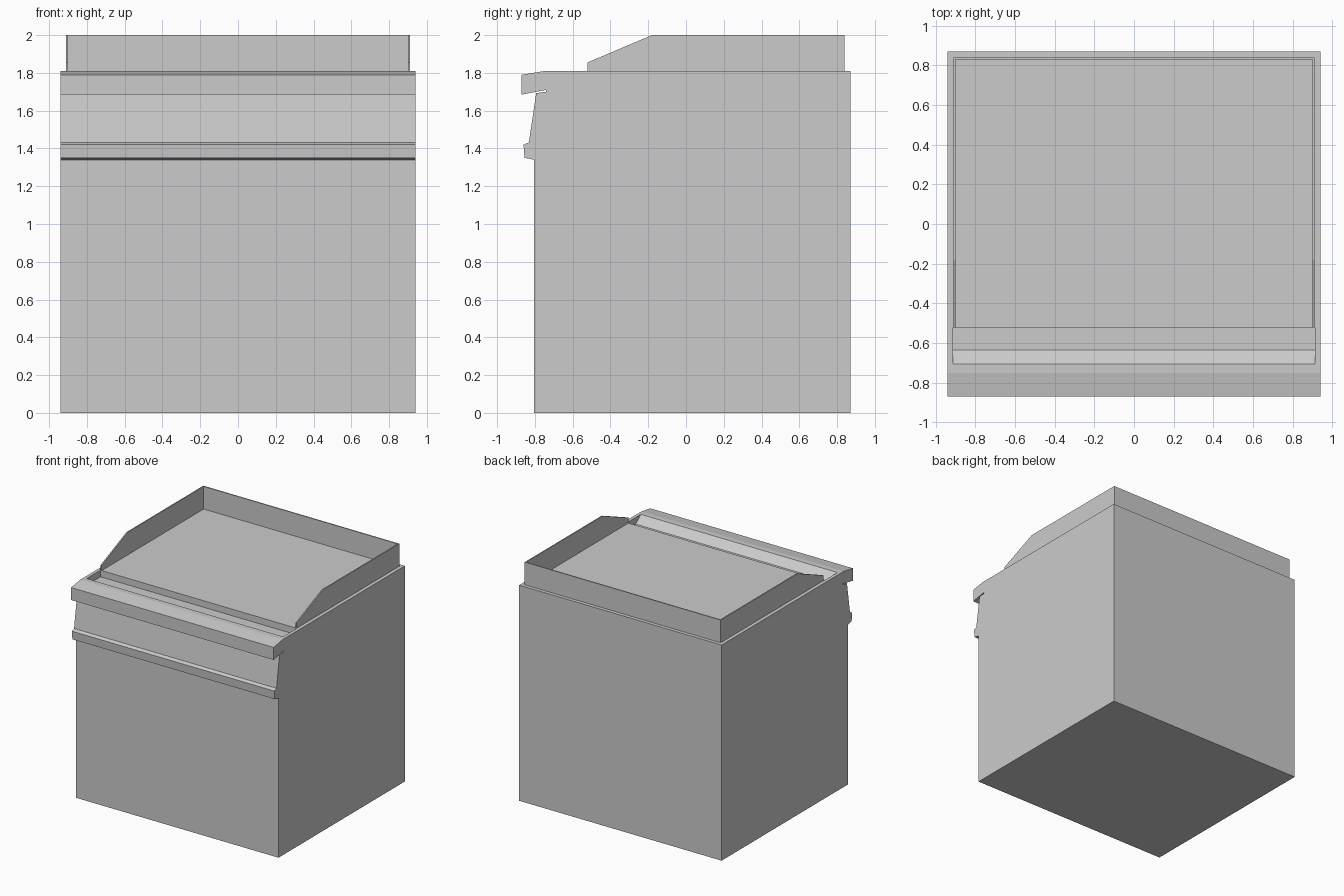
import bpy, bmesh

if "Cube" in bpy.data.objects:
    bpy.data.objects.remove(bpy.data.objects["Cube"])


def extrude_profile(name, pts, x0, x1):
    """Extrude a (y, z) side profile along x."""
    bm = bmesh.new()
    face = bm.faces.new([bm.verts.new((x0, y, z)) for y, z in pts])
    ext = bmesh.ops.extrude_face_region(bm, geom=[face])
    moved = [v for v in ext["geom"] if isinstance(v, bmesh.types.BMVert)]
    bmesh.ops.translate(bm, verts=moved, vec=(x1 - x0, 0, 0))
    bmesh.ops.recalc_face_normals(bm, faces=bm.faces)
    mesh = bpy.data.meshes.new(name)
    bm.to_mesh(mesh)
    bm.free()
    obj = bpy.data.objects.new(name, mesh)
    bpy.context.collection.objects.link(obj)
    return obj


# Cabinet body with front lip, slanted control panel and lower ledge
body = extrude_profile("cabinet_body", [
    (-0.805, 0), (0.87, 0), (0.87, 1.81), (-0.75, 1.81), (-0.87, 1.79),
    (-0.87, 1.685), (-0.74, 1.71), (-0.74, 1.70), (-0.793, 1.693),
    (-0.832, 1.432), (-0.86, 1.42), (-0.855, 1.35), (-0.805, 1.34)],
    -0.94, 0.94)

# Grease trough cut into the top in front of the cooking plate
cutter = extrude_profile("trough_cutter", [
    (-0.705, 1.81), (-0.635, 1.755), (-0.522, 1.755),
    (-0.522, 1.9), (-0.705, 1.9)], -0.912, 0.912)
cutter.hide_render = True
cut = body.modifiers.new("trough", "BOOLEAN")
cut.operation = "DIFFERENCE"
cut.solver = "EXACT"
cut.object = cutter
bpy.context.view_layer.objects.active = body
bpy.ops.object.modifier_apply(modifier=cut.name)
bpy.data.objects.remove(cutter)

# Splash guard: two sloped side walls and a back wall
for side, sign in (("left", -1), ("right", 1)):
    extrude_profile(f"splash_guard_{side}", [
        (-0.522, 1.81), (0.84, 1.81), (0.84, 2.0), (-0.18, 2.0),
        (-0.522, 1.855)], sign * 0.9, sign * 0.91)
extrude_profile("splash_guard_back", [
    (0.83, 1.81), (0.84, 1.81), (0.84, 2.0), (0.83, 2.0)], -0.9, 0.9)
